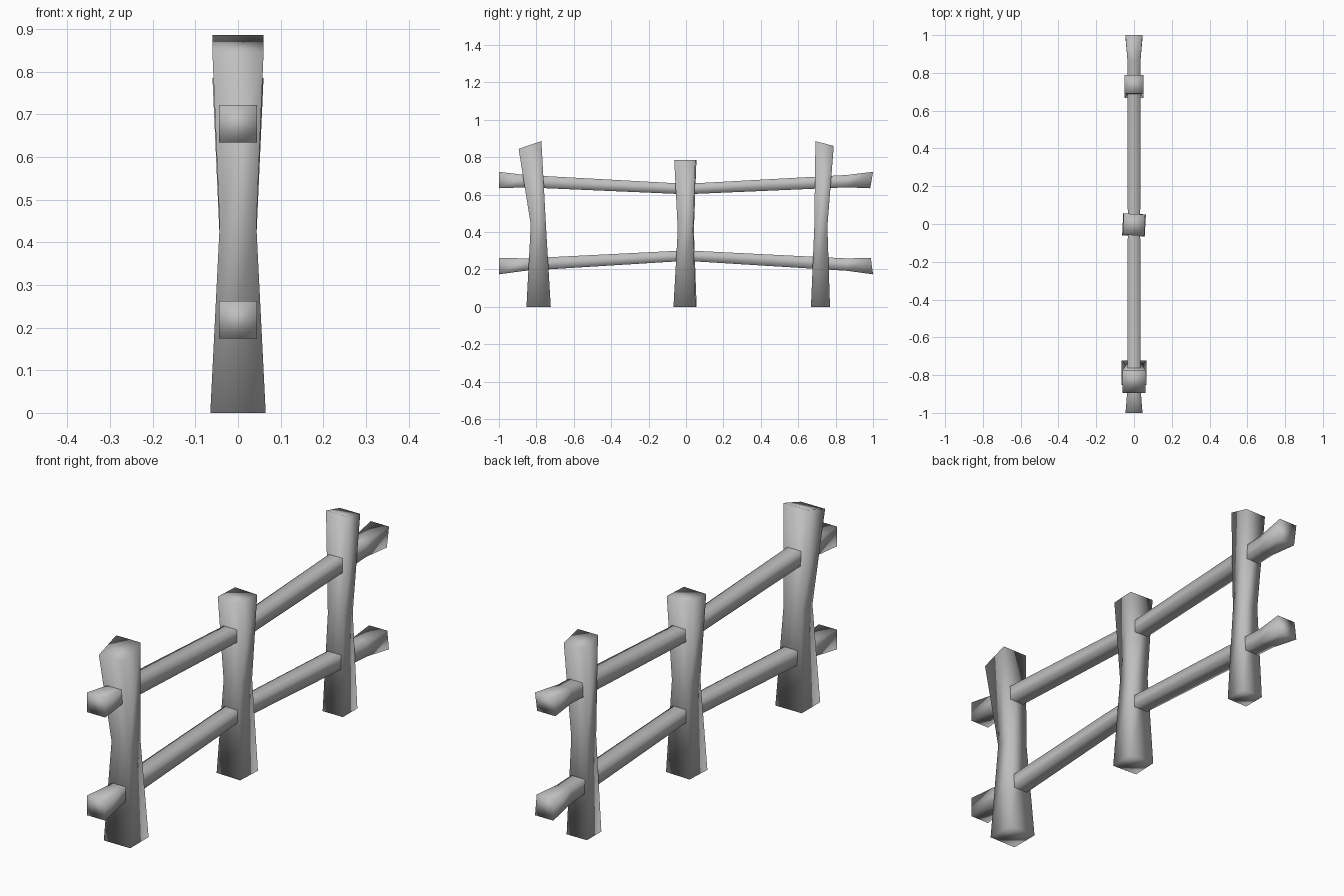
import bpy
import bmesh
from math import cos, sin, radians

cube = bpy.data.objects.get("Cube")
if cube:
    bpy.data.objects.remove(cube, do_unlink=True)

grey = bpy.data.materials.new("weathered_grey")
grey.use_nodes = True
colour = (0.52, 0.52, 0.52, 1)
grey.diffuse_color = colour
grey.node_tree.nodes["Principled BSDF"].inputs["Base Color"].default_value = colour


def loft(name, rings):
    """Skin a chain of four-cornered rings and cap both ends."""
    bm = bmesh.new()
    loops = [[bm.verts.new(p) for p in ring] for ring in rings]
    for a, b in zip(loops, loops[1:]):
        for i in range(4):
            j = (i + 1) % 4
            bm.faces.new((a[i], a[j], b[j], b[i]))
    bm.faces.new(loops[0][::-1])
    bm.faces.new(loops[-1])
    bmesh.ops.recalc_face_normals(bm, faces=bm.faces)
    for face in bm.faces:
        face.smooth = True
    mesh = bpy.data.meshes.new(name)
    bm.to_mesh(mesh)
    bm.free()
    mesh.materials.append(grey)
    obj = bpy.data.objects.new(name, mesh)
    bpy.context.collection.objects.link(obj)
    return obj


def post(name, sections, twist=0):
    """Sections: half width, front y, front z, back y, back z."""
    c, s = cos(radians(twist)), sin(radians(twist))
    rings = []
    for w, y0, z0, y1, z1 in sections:
        mid = (y0 + y1) / 2
        corners = ((-w, y0, z0), (w, y0, z0), (w, y1, z1), (-w, y1, z1))
        rings.append([(x * c - (y - mid) * s, mid + x * s + (y - mid) * c, z)
                      for x, y, z in corners])
    return loft(name, rings)


def rail(name, end_z, neck_z, middle_z, top_cut, bottom_cut):
    """Bent rail with flared ends; the back end is cut at a slant."""
    rings = []
    for y, z, w, h in ((-1, end_z, 0.045, 0.044), (-0.86, neck_z, 0.034, 0.033),
                       (0, middle_z, 0.033, 0.028), (0.86, neck_z, 0.034, 0.033),
                       (1, end_z, 0.045, 0.044)):
        up, down = (top_cut, bottom_cut) if y == 1 else (0, 0)
        rings.append([(-w, y - down, z - h), (w, y - down, z - h),
                      (w, y - up, z + h), (-w, y - up, z + h)])
    return loft(name, rings)


# Upright posts, each waisted and leaning differently
post("front_post", [(0.065, -0.853, 0, -0.723, 0),
                    (0.043, -0.83, 0.44, -0.749, 0.44),
                    (0.06, -0.895, 0.845, -0.773, 0.886)])
post("middle_post", [(0.06, -0.064, 0, 0.054, 0),
                     (0.041, -0.042, 0.41, 0.04, 0.41),
                     (0.057, -0.06, 0.785, 0.053, 0.785)], twist=-3)
post("back_post", [(0.05, 0.668, 0, 0.77, 0),
                   (0.037, 0.686, 0.43, 0.756, 0.43),
                   (0.05, 0.692, 0.886, 0.79, 0.86)])

# Horizontal rails
rail("upper_rail", 0.678, 0.672, 0.63, 0, 0.015)
rail("lower_rail", 0.218, 0.226, 0.274, 0.012, 0)
